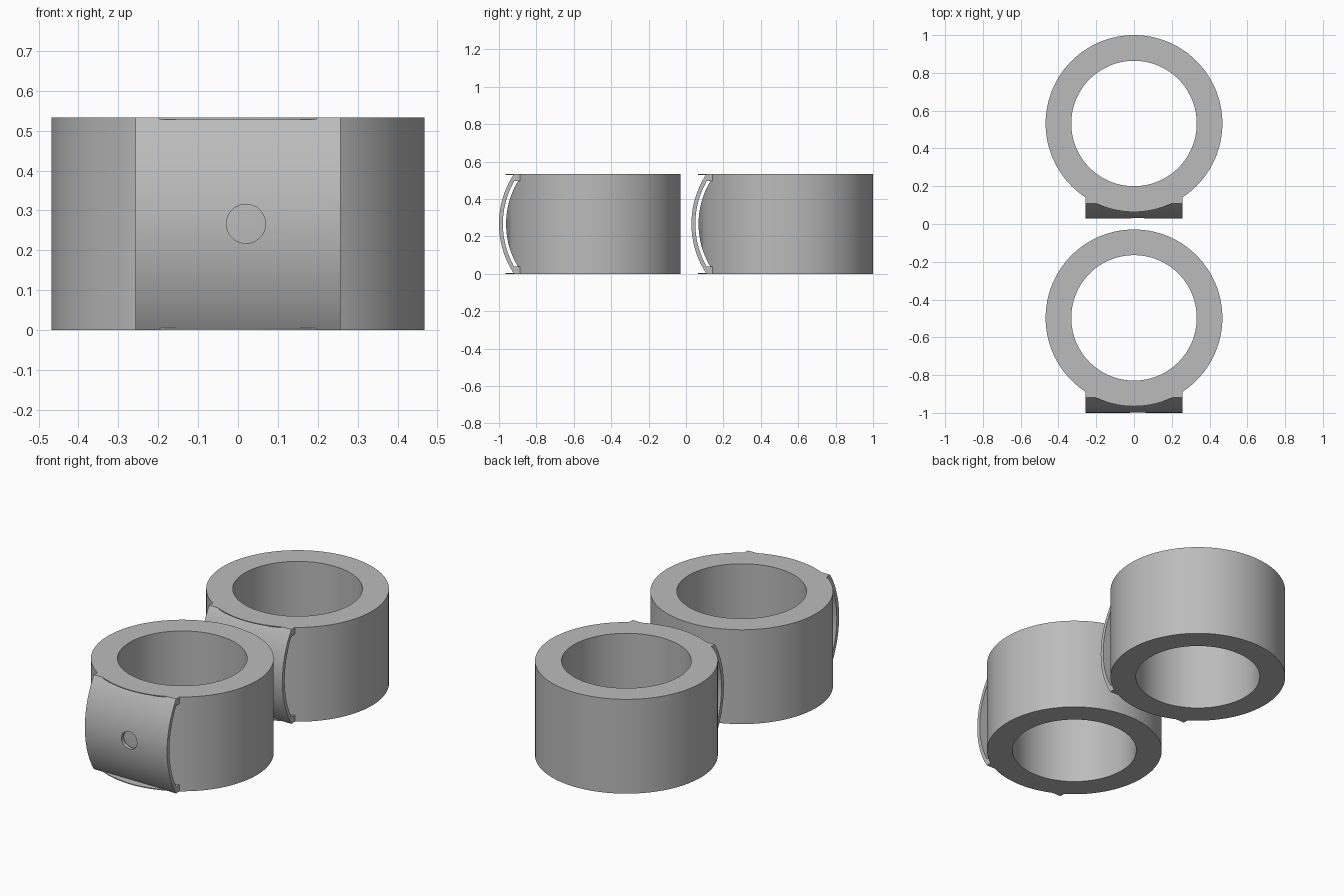
import bpy
import bmesh
from math import sin, cos, asin, sqrt, pi, radians
from mathutils import Matrix

cube = bpy.data.objects.get("Cube")
if cube:
    bpy.data.objects.remove(cube, do_unlink=True)

HEIGHT, MID = 0.533, 0.2665
R_OUT, R_IN = 0.468, 0.332
HALF_W = 0.257            # half width of the curved plate
ARC_Y = -0.021            # arc axis relative to the ring axis
R_PLATE, R_SLOT, R_SEAT = 0.482, 0.461, 0.444
SLOT_HALF = 0.229         # half height of the slot behind the plate
SEGMENTS = 128

grey = bpy.data.materials.new("plain grey")
grey.use_nodes = True
colour = (0.5, 0.5, 0.5, 1)
grey.diffuse_color = colour
grey.node_tree.nodes["Principled BSDF"].inputs["Base Color"].default_value = colour


def finish(name, bm):
    bmesh.ops.recalc_face_normals(bm, faces=bm.faces)
    mesh = bpy.data.meshes.new(name)
    bm.to_mesh(mesh)
    bm.free()
    mesh.materials.append(grey)
    obj = bpy.data.objects.new(name, mesh)
    bpy.context.collection.objects.link(obj)
    return obj


def arc(radius, half, steps=32):
    """Points (y, z) bulging to the front, from bottom to top."""
    a = asin(half / radius)
    return [(ARC_Y - radius * cos(t), MID + radius * sin(t))
            for t in (-a + 2 * a * i / steps for i in range(steps + 1))]


def extrude_x(name, profile, half_width):
    bm = bmesh.new()
    face = bm.faces.new([bm.verts.new((-half_width, y, z)) for y, z in profile])
    new = bmesh.ops.extrude_face_region(bm, geom=[face])["geom"]
    verts = [v for v in new if isinstance(v, bmesh.types.BMVert)]
    bmesh.ops.translate(bm, verts=verts, vec=(2 * half_width, 0, 0))
    return finish(name, bm)


def make_tube(name):
    bm = bmesh.new()
    loops = []
    for r, z in ((R_OUT, 0), (R_OUT, HEIGHT), (R_IN, HEIGHT), (R_IN, 0)):
        loops.append([bm.verts.new((r * cos(2 * pi * i / SEGMENTS),
                                    r * sin(2 * pi * i / SEGMENTS), z))
                      for i in range(SEGMENTS)])
    for a, b in zip(loops, loops[1:] + loops[:1]):
        for i in range(SEGMENTS):
            j = (i + 1) % SEGMENTS
            bm.faces.new((a[i], a[j], b[j], b[i]))
    return finish(name, bm)


def combine(obj, tool, operation):
    mod = obj.modifiers.new(operation.lower(), 'BOOLEAN')
    mod.operation, mod.solver, mod.object = operation, 'EXACT', tool
    bpy.context.view_layer.objects.active = obj
    bpy.ops.object.modifier_apply(modifier=mod.name)
    bpy.data.objects.remove(tool, do_unlink=True)


def make_ring(name, y):
    # Thick tube, its front trimmed to a curved seat
    ring = make_tube(name)
    seat = arc(R_SEAT, MID - 0.005) + [(-0.6, HEIGHT - 0.005), (-0.6, 0.005)]
    combine(ring, extrude_x("seat_cutter", seat, HALF_W - 0.001), 'DIFFERENCE')

    # Bowed plate with end blocks that reach back into the tube
    back = -0.36
    profile = arc(R_PLATE, MID) + [(back, HEIGHT), (back, MID + SLOT_HALF)]
    profile += arc(R_SLOT, SLOT_HALF)[::-1] + [(back, MID - SLOT_HALF), (back, 0)]
    plate = extrude_x("plate", profile, HALF_W)

    # Round hole through the plate only
    bm = bmesh.new()
    bmesh.ops.create_cone(bm, cap_ends=True, segments=48, radius1=0.049,
                          radius2=0.049, depth=0.1,
                          matrix=Matrix.Translation((0.02, -0.52, MID))
                          @ Matrix.Rotation(pi / 2, 4, 'X'))
    combine(plate, finish("hole_cutter", bm), 'DIFFERENCE')
    combine(ring, plate, 'UNION')

    ring.location.y = y
    bpy.ops.object.select_all(action='DESELECT')
    ring.select_set(True)
    bpy.context.view_layer.objects.active = ring
    bpy.ops.object.shade_smooth_by_angle(angle=radians(25))


make_ring("front_ring", -0.497)
make_ring("back_ring", 0.532)
